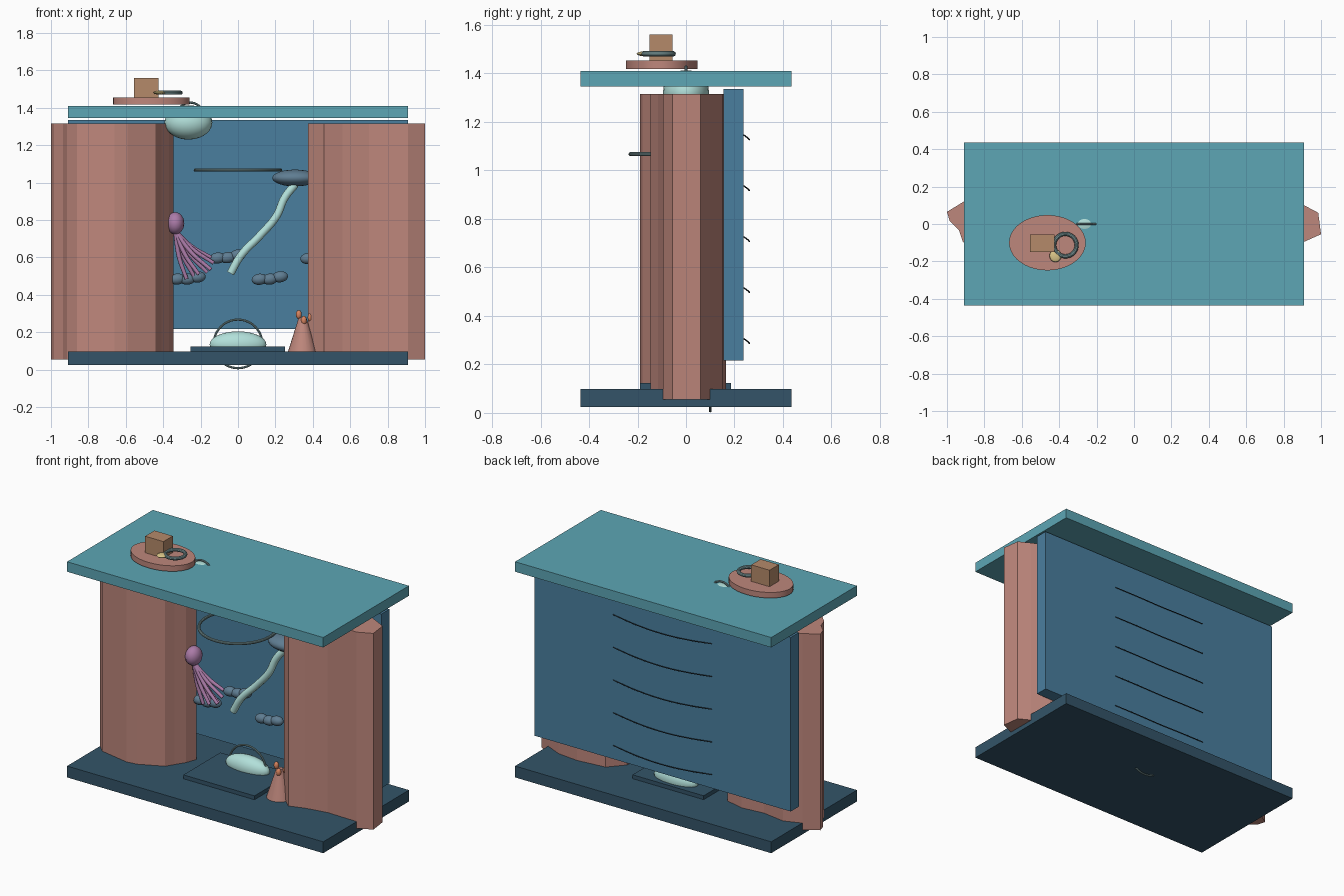
import bpy, bmesh, math
from mathutils import Vector

if "Cube" in bpy.data.objects:
    bpy.data.objects.remove(bpy.data.objects["Cube"])


def mat(name, hexcol):
    m = bpy.data.materials.new(name)
    c = [int(hexcol[i:i + 2], 16) / 255 for i in (0, 2, 4)]
    m.diffuse_color = [((v + 0.055) / 1.055) ** 2.4 for v in c] + [1]
    m.use_nodes = True
    m.node_tree.nodes["Principled BSDF"].inputs["Base Color"].default_value = m.diffuse_color
    return m


TEAL = mat("teal", "5DA6B5")
NAVY = mat("navy", "335468")
BLUE = mat("blue", "4A7F9F")
ROCK = mat("rock", "BE877C")
MINT = mat("mint", "B2E0DA")
SLATE = mat("slate", "5F7D92")
PURPLE = mat("purple", "AB7BA8")
STEEL = mat("steel", "7C9A9C")
ORANGE = mat("orange", "D98560")
WOOD = mat("wood", "B58A6A")
GOLD = mat("gold", "DCC88A")
DARK = mat("dark", "2A3A44")


def finish(name, material, smooth=True):
    o = bpy.context.object
    o.name = name
    o.data.materials.append(material)
    if smooth:
        bpy.ops.object.shade_smooth_by_angle(angle=math.radians(35))
    return o


def box(name, lo, hi, material):
    bpy.ops.mesh.primitive_cube_add(size=1, location=[(a + b) / 2 for a, b in zip(lo, hi)])
    bpy.context.object.scale = [b - a for a, b in zip(lo, hi)]
    bpy.ops.object.transform_apply(location=False, rotation=False)
    return finish(name, material, False)


def ball(name, loc, rad, material, rot=(0, 0, 0), seg=24):
    bpy.ops.mesh.primitive_uv_sphere_add(segments=seg, ring_count=seg // 2, radius=1,
                                         location=loc, rotation=rot)
    bpy.context.object.scale = rad
    return finish(name, material)


def ring(name, loc, major, minor, material, rot=(0, 0, 0)):
    bpy.ops.mesh.primitive_torus_add(location=loc, rotation=rot, major_radius=major,
                                     minor_radius=minor, major_segments=48, minor_segments=10)
    return finish(name, material)


def prism(name, outline, z0, z1, material):
    bm = bmesh.new()
    f = bm.faces.new([bm.verts.new((x, y, z0)) for x, y in outline])
    top = bmesh.ops.extrude_face_region(bm, geom=[f])["geom"]
    bmesh.ops.translate(bm, vec=(0, 0, z1 - z0),
                        verts=[v for v in top if isinstance(v, bmesh.types.BMVert)])
    bmesh.ops.recalc_face_normals(bm, faces=bm.faces)
    me = bpy.data.meshes.new(name)
    bm.to_mesh(me)
    bm.free()
    o = bpy.data.objects.new(name, me)
    bpy.context.collection.objects.link(o)
    me.materials.append(material)
    return o


def tube(name, pts, r, material, radii=None):
    cu = bpy.data.curves.new(name, "CURVE")
    cu.dimensions = "3D"
    cu.bevel_depth = r
    cu.bevel_resolution = 3
    cu.resolution_u = 8
    cu.use_fill_caps = True
    s = cu.splines.new("BEZIER")
    s.bezier_points.add(len(pts) - 1)
    for i, (b, p) in enumerate(zip(s.bezier_points, pts)):
        b.co = p
        b.handle_left_type = b.handle_right_type = "AUTO"
        b.radius = radii[i] if radii else 1
    o = bpy.data.objects.new(name, cu)
    bpy.context.collection.objects.link(o)
    cu.materials.append(material)
    return o


# Cabinet slabs
box("floor_slab", (-0.91, -0.435, 0.025), (0.91, 0.435, 0.098), NAVY)
box("roof_slab", (-0.91, -0.435, 1.346), (0.91, 0.435, 1.41), TEAL)
box("back_wall", (-0.91, 0.155, 0.217), (0.91, 0.237, 1.335), BLUE)
box("floor_plate", (-0.255, -0.19, 0.09), (0.25, 0.185, 0.123), NAVY)

# Rock pillars
prism("left_rock", [(-1.0, 0.065), (-0.985, 0.015), (-0.935, -0.035), (-0.915, -0.095),
                    (-0.86, -0.15), (-0.66, -0.19), (-0.59, -0.18), (-0.44, -0.11),
                    (-0.41, -0.06), (-0.37, 0.0), (-0.345, 0.07), (-0.38, 0.12),
                    (-0.5, 0.15), (-0.65, 0.135), (-0.8, 0.16), (-0.91, 0.12)],
      0.055, 1.315, ROCK)
prism("right_rock", [(0.375, -0.07), (0.46, -0.147), (0.56, -0.115), (0.7, -0.09),
                     (0.91, -0.095), (1.0, -0.055), (0.985, 0.06), (0.91, 0.10),
                     (0.8, 0.15), (0.66, 0.165), (0.47, 0.145), (0.385, 0.05)],
      0.055, 1.315, ROCK)

# Clam with hoop on the floor plate
ball("floor_clam", (0, 0.1, 0.135), (0.152, 0.062, 0.07), MINT)
ring("floor_clam_hoop", (0, 0.1, 0.138), 0.13, 0.006, STEEL, (math.pi / 2, 0, 0))

# Hanging dome with hoop through the roof
ball("ceiling_dome", (-0.265, 0, 1.322), (0.128, 0.095, 0.092), MINT)
ring("ceiling_dome_hoop", (-0.255, 0, 1.358), 0.07, 0.006, STEEL, (math.pi / 2, 0, 0))

# Large horizontal hoop
ring("water_hoop", (0, 0, 1.067), 0.228, 0.009, STEEL)

# Cone with orange buds
bpy.ops.mesh.primitive_cone_add(vertices=20, radius1=0.08, radius2=0.02, depth=0.19,
                                location=(0.345, -0.07, 0.185))
finish("small_mound", ROCK)
for i, (x, y, z) in enumerate([(0.325, -0.075, 0.295), (0.352, -0.09, 0.264), (0.388, -0.07, 0.28)]):
    ball(f"bud_{i + 1}", (x, y, z), (0.016, 0.016, 0.024), ORANGE, seg=12)

# Anemone on the left rock
ball("anemone_head", (-0.335, 0.03, 0.783), (0.048, 0.058, 0.06), PURPLE, seg=16)
root = Vector((-0.335, 0.03, 0.74))
tips = [(-0.275, 0.04, 0.485), (-0.235, 0.06, 0.50), (-0.21, 0.01, 0.51), (-0.165, 0.04, 0.52),
        (-0.145, 0.0, 0.535), (-0.13, 0.03, 0.57), (-0.145, 0.06, 0.6)]
for i, t in enumerate(tips):
    t = Vector(t)
    mid = (root + t) / 2 + Vector((-0.01, 0, -0.01))
    tube(f"tentacle_{i + 1}", [root, mid, t], 0.012, PURPLE, [1, 1, 0.85])

# Wavy branch and pebbles
tube("wavy_branch", [(-0.04, 0.01, 0.515), (0.015, 0.01, 0.61), (0.12, 0.02, 0.72),
                     (0.205, 0.02, 0.82), (0.25, 0.03, 0.92), (0.305, 0.04, 0.99)],
     0.022, MINT)
ball("large_pebble", (0.305, 0.06, 1.025), (0.122, 0.08, 0.045), SLATE)
for i, (x, z, tilt) in enumerate([(-0.055, 0.605, -0.15), (-0.27, 0.49, -0.1),
                                  (0.17, 0.49, -0.12), (0.43, 0.6, -0.1)]):
    d = Vector((math.cos(tilt), 0, -math.sin(tilt)))
    c = Vector((x, 0.075, z))
    for j, s in enumerate((-0.055, 0, 0.055)):
        p = c + d * s - Vector((0, 0, 0.006 if j == 1 else 0))
        ball(f"pebble_{i + 1}_lobe_{j + 1}", p, (0.043, 0.03, 0.03), SLATE, (0, tilt, 0), 16)

# Rooftop disc, cube, ring and bead
bpy.ops.mesh.primitive_cylinder_add(vertices=40, radius=1, depth=1, location=(-0.463, -0.1, 1.436))
bpy.context.object.scale = (0.205, 0.148, 0.036)
bpy.ops.object.transform_apply(location=False, rotation=False)
finish("roof_disc", ROCK)
box("roof_cube", (-0.555, -0.15, 1.45), (-0.425, -0.055, 1.56), WOOD)
ring("roof_ring", (-0.367, -0.113, 1.481), 0.06, 0.011, STEEL)
ball("roof_bead", (-0.42, -0.17, 1.481), (0.032, 0.034, 0.01), GOLD, seg=16)

# Sagging wires on the back
for i in range(5):
    z = 1.145 - 0.21 * i
    tube(f"back_wire_{i + 1}", [(-0.35, 0.24, z), (-0.18, 0.256, z - 0.012), (0, 0.261, z - 0.018),
                                (0.18, 0.256, z - 0.012), (0.35, 0.24, z)], 0.003, DARK)
